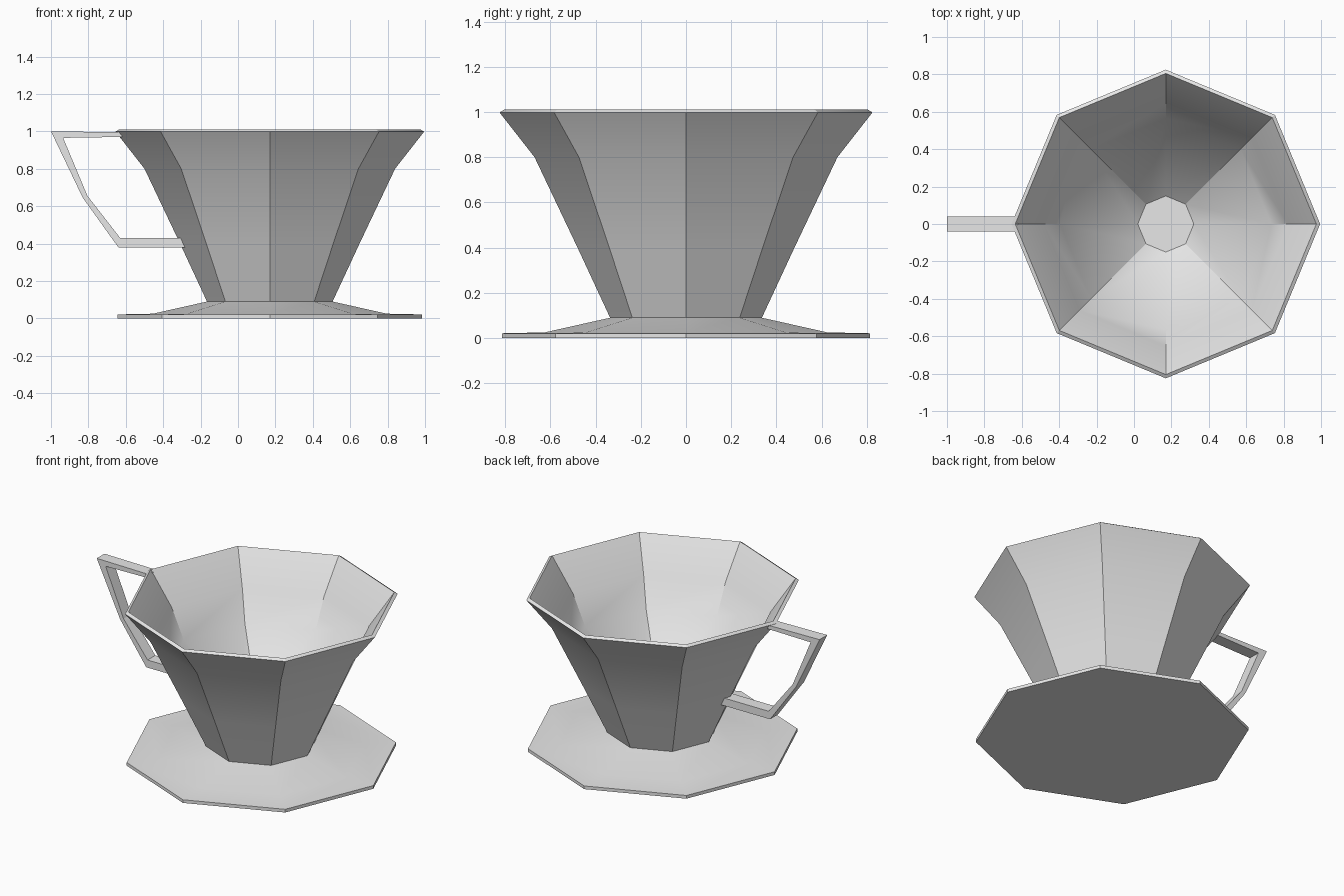
import bpy, bmesh, math

cube = bpy.data.objects.get("Cube")
if cube:
    bpy.data.objects.remove(cube, do_unlink=True)

SIDES = 8
CENTRE_X = 0.17

grey = bpy.data.materials.new("light grey")
grey.use_nodes = True
colour = (0.8, 0.8, 0.8, 1)
grey.diffuse_color = colour
grey.node_tree.nodes["Principled BSDF"].inputs["Base Color"].default_value = colour


def finish(name, bm, x=0):
    """Turn a bmesh into a shaded object."""
    bmesh.ops.recalc_face_normals(bm, faces=bm.faces)
    mesh = bpy.data.meshes.new(name)
    bm.to_mesh(mesh)
    bm.free()
    mesh.materials.append(grey)
    ob = bpy.data.objects.new(name, mesh)
    ob.location.x = x
    bpy.context.collection.objects.link(ob)
    bpy.ops.object.select_all(action='DESELECT')
    ob.select_set(True)
    bpy.context.view_layer.objects.active = ob
    bpy.ops.object.shade_smooth_by_angle(angle=math.radians(30))
    return ob


def lathe(name, profile):
    """Eight-sided turned solid, capped at both ends of the profile."""
    bm = bmesh.new()
    rings = []
    for r, z in profile:
        angles = [math.tau * i / SIDES for i in range(SIDES)]
        rings.append([bm.verts.new((r * math.cos(a), r * math.sin(a), z))
                      for a in angles])
    for low, high in zip(rings, rings[1:]):
        for i in range(SIDES):
            j = (i + 1) % SIDES
            bm.faces.new((low[i], low[j], high[j], high[i]))
    bm.faces.new(rings[0])
    bm.faces.new(rings[-1])
    return finish(name, bm, CENTRE_X)


# Saucer: flat rim rising to the foot of the cup
lathe("saucer", [(0.815, 0), (0.815, 0.021), (0.625, 0.025), (0.335, 0.09)])

# Cup: outer wall, bevelled lip, inner wall and floor
cup = lathe("cup", [(0.335, 0.088), (0.48, 0.4), (0.67, 0.8), (0.825, 0.998),
                    (0.805, 1.01), (0.652, 0.8), (0.565, 0.61), (0.15, 0.26)])

# Crease the diagonal corners of the bowl
for edge in cup.data.edges:
    a, b = (cup.data.vertices[i].co for i in edge.vertices)
    diagonal = all(abs(abs(p.x) - abs(p.y)) < 0.001 for p in (a, b))
    if diagonal and abs(a.z - b.z) > 0.01:
        edge.use_edge_sharp = True

# Handle: angular bracket extruded across the left-hand wall
outline = [(-0.62, 0.995), (-1, 1), (-0.83, 0.645), (-0.64, 0.38),
           (-0.28, 0.38), (-0.3, 0.43), (-0.63, 0.43), (-0.805, 0.655),
           (-0.935, 0.965), (-0.62, 0.97)]
bm = bmesh.new()
side = bm.faces.new([bm.verts.new((x, -0.04, z)) for x, z in outline])
grown = bmesh.ops.extrude_face_region(bm, geom=[side])["geom"]
bmesh.ops.translate(bm, vec=(0, 0.08, 0),
                    verts=[v for v in grown if isinstance(v, bmesh.types.BMVert)])
if not any(f is side for f in bm.faces):
    bm.faces.new([v for v in side.verts])
handle = finish("handle", bm)
handle.data.shade_flat()
